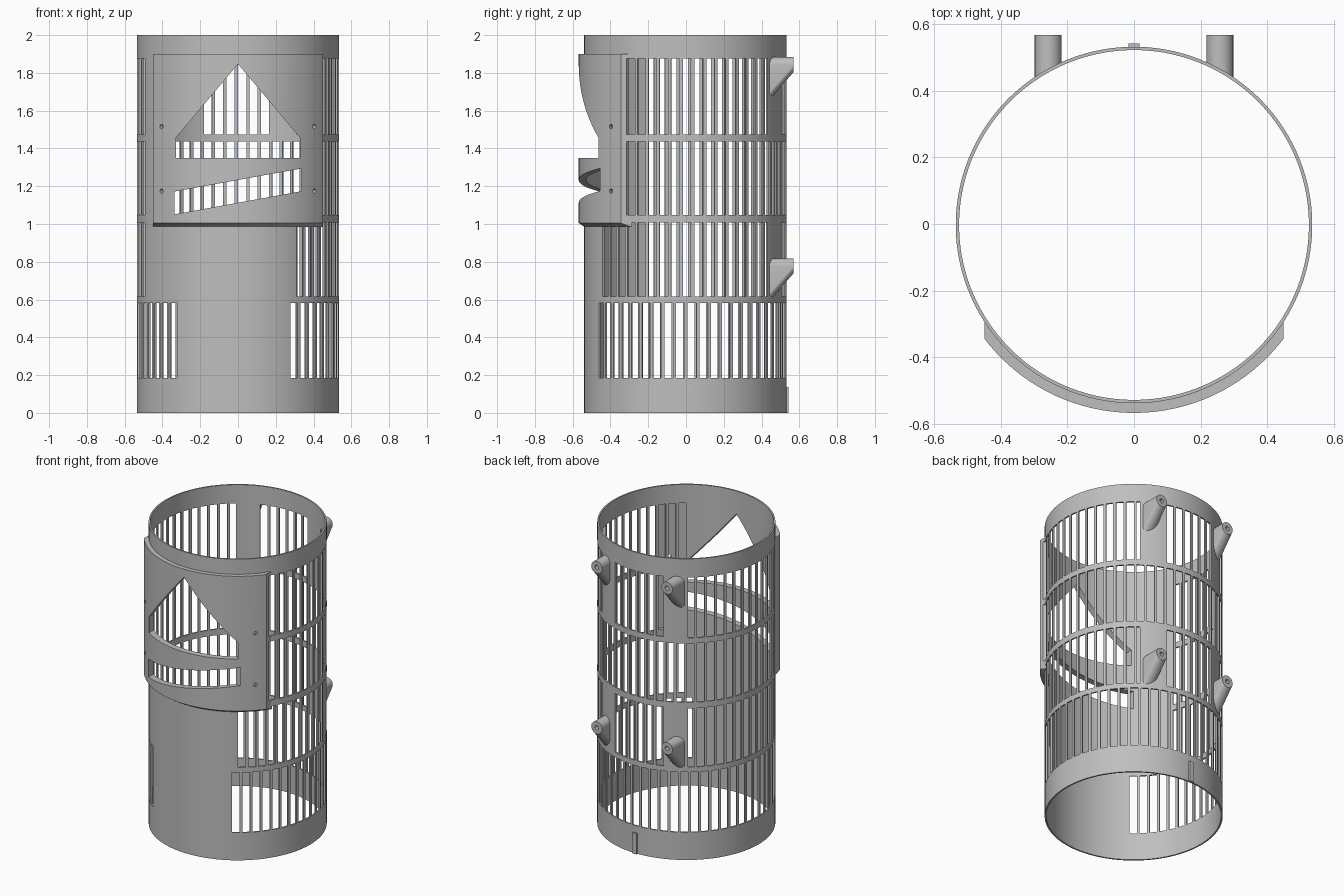
import bpy, bmesh, math
from mathutils import Matrix, Vector

if "Cube" in bpy.data.objects:
    bpy.data.objects.remove(bpy.data.objects["Cube"])

CY = -0.003              # axis of the tube in y
R_OUT, R_IN = 0.536, 0.526
R_PLATE, R_RECESS = 0.565, 0.549
PITCH, BAR = 360 / 54, 1.8

grey = bpy.data.materials.new("plain grey")
grey.use_nodes = True
grey.diffuse_color = (0.52, 0.52, 0.52, 1)
grey.node_tree.nodes["Principled BSDF"].inputs["Base Color"].default_value = (0.52, 0.52, 0.52, 1)


def polar(r, deg, z):
    """Point on the tube; 0 degrees is the front, turning towards +x."""
    a = math.radians(deg)
    return Vector((r * math.sin(a), CY - r * math.cos(a), z))


def add(name, bm):
    bmesh.ops.recalc_face_normals(bm, faces=bm.faces)
    mesh = bpy.data.meshes.new(name)
    bm.to_mesh(mesh)
    bm.free()
    mesh.materials.append(grey)
    ob = bpy.data.objects.new(name, mesh)
    bpy.context.collection.objects.link(ob)
    return ob


def add_hull(name, points):
    bm = bmesh.new()
    for p in points:
        bm.verts.new(p)
    hull = bmesh.ops.convex_hull(bm, input=bm.verts)
    inner = [g for g in hull["geom_interior"] if isinstance(g, bmesh.types.BMVert)]
    bmesh.ops.delete(bm, geom=inner, context='VERTS')
    return add(name, bm)


def select(ob):
    bpy.ops.object.select_all(action='DESELECT')
    ob.select_set(True)
    bpy.context.view_layer.objects.active = ob


def boolean(ob, other, operation='DIFFERENCE'):
    mod = ob.modifiers.new("cut", 'BOOLEAN')
    mod.operation, mod.object, mod.solver = operation, other, 'EXACT'
    select(ob)
    bpy.ops.object.modifier_apply(modifier=mod.name)


def prism(name, outline, y0, y1):
    """Extrude an x-z outline along y."""
    bm = bmesh.new()
    face = bm.faces.new([bm.verts.new((x, y0, z)) for x, z in outline])
    ext = bmesh.ops.extrude_face_region(bm, geom=[face])
    verts = [v for v in ext["geom"] if isinstance(v, bmesh.types.BMVert)]
    bmesh.ops.translate(bm, verts=verts, vec=(0, y1 - y0, 0))
    return add(name, bm)


def rod(name, centre, direction, radius, length, sides=24):
    bm = bmesh.new()
    turn = Vector(direction).to_track_quat('Z', 'Y').to_matrix().to_4x4()
    bmesh.ops.create_cone(bm, cap_ends=True, segments=sides, radius1=radius, radius2=radius,
                          depth=length, matrix=Matrix.Translation(centre) @ turn)
    return add(name, bm)


def box(name, lo, hi):
    return prism(name, [(lo[0], lo[2]), (hi[0], lo[2]), (hi[0], hi[2]), (lo[0], hi[2])], lo[1], hi[1])


# Slotted tube: rows of (bottom, top, first angle, slot count, solid strips)
strips = [(144, 161.8), (200.2, 216)]
rows = [(0.184, 0.583, 31.3, 44, []),
        (0.617, 1.007, 35.2, 39, strips),
        (1.047, 1.438, 35.2, 39, []),
        (1.475, 1.876, 35.2, 39, strips)]


def slots(row):
    """Angle ranges of the openings in a row, trimmed by its solid strips."""
    result = []
    for i in range(row[3]):
        s = row[2] + i * PITCH
        e = s + PITCH - BAR
        for lo, hi in row[4]:
            if s < lo < e:
                e = lo
            elif s < hi < e:
                s = hi
            elif lo <= s and e <= hi:
                break
        else:
            result.append((s, e))
    return result


cuts = {round(a, 3) for row in rows for s in slots(row) for a in s}
for k in range(120):     # extra divisions where the wall is plain
    if all(abs(k * 3 - c) > 1.0 for c in cuts):
        cuts.add(float(k * 3))
angles = sorted(cuts)
heights = sorted({0, 2} | {z for row in rows for z in row[:2]})

bm = bmesh.new()
grid = [[bm.verts.new(polar(R_OUT, a, z)) for z in heights] for a in angles]
for i, a in enumerate(angles):
    j = (i + 1) % len(angles)
    mid_a = (a + (angles[j] if j else angles[0] + 360)) / 2
    for k in range(len(heights) - 1):
        mid_z = (heights[k] + heights[k + 1]) / 2
        is_open = any(row[0] < mid_z < row[1] and any(s < mid_a < e for s, e in slots(row))
                      for row in rows)
        if not is_open:
            bm.faces.new((grid[i][k], grid[j][k], grid[j][k + 1], grid[i][k + 1]))
tube = add("slotted_tube", bm)
wall = tube.modifiers.new("wall", 'SOLIDIFY')
wall.thickness, wall.offset = R_OUT - R_IN, -1
select(tube)
bpy.ops.object.modifier_apply(modifier=wall.name)

# Curved front plate with a bevelled lower edge and flat sides
bm = bmesh.new()
profile = [(0.531, 0.983), (R_PLATE, 1.005), (R_PLATE, 1.9), (0.531, 1.9)]
rings = [[bm.verts.new(polar(r, a, z)) for r, z in profile] for a in range(-62, 63, 2)]
for p, q in zip(rings, rings[1:]):
    for k in range(4):
        bm.faces.new((p[k], q[k], q[(k + 1) % 4], p[(k + 1) % 4]))
bm.faces.new(rings[0])
bm.faces.new(rings[-1])
plate = add("front_plate", bm)
trim = box("plate_trim", (-0.45, -1, 0.5), (0.45, 0, 2.5))
boolean(plate, trim, 'INTERSECT')
helpers = [trim]

# Blind recesses where tube slots run on behind the plate
for row in rows[2:]:
    for s, e in slots(row)[:4]:
        recess = add_hull("recess_cutter", [polar(r, a, z) for r in (0.5, R_RECESS)
                                            for a in (s, e) for z in row[:2]])
        boolean(plate, recess)
        helpers.append(recess)

# Gabled window and slanted window, cut through plate and tube
gable = prism("gable_cutter", [(0, 1.847), (0.328, 1.457), (0.328, 1.35), (-0.328, 1.35), (-0.328, 1.457)], -0.8, -0.2)
slant = prism("slant_cutter", [(-0.337, 1.051), (0.337, 1.174), (0.337, 1.294), (-0.337, 1.172)], -0.8, -0.2)
for cutter in (gable, slant):
    boolean(plate, cutter)
    boolean(tube, cutter)
helpers += [gable, slant]

# Screw holes in the plate
for side in (-1, 1):
    for z in (1.174, 1.516):
        centre = polar(R_PLATE, side * 45.8, z)
        hole = rod("screw_cutter", centre, centre - Vector((0, CY, z)), 0.012, 0.1)
        boolean(plate, hole)
        helpers.append(hole)

# Back stand-offs: round tip flaring down to the wall, with a screw hole
bore = rod("bore_cutter", (0, CY, 1), (0, 0, 1), 0.531, 3, 128)
helpers.append(bore)
standoffs = []
for side, label in ((1, "left"), (-1, "right")):
    for top, level in ((1.883, "upper"), (0.818, "lower")):
        x, z, r = side * 0.258, top - 0.04, 0.0405
        ring = [math.tau * k / 32 for k in range(32)]
        post = add_hull(f"{level}_{label}_standoff",
                        [(x + r * math.cos(a), y, z - drop + r * math.sin(a))
                         for y, drop in ((0.568, 0), (0.42, 0), (0.42, 0.17)) for a in ring])
        boolean(post, bore)
        hole = rod("post_cutter", (x, 0.57, z), (0, 1, 0), 0.014, 0.1)
        boolean(post, hole)
        helpers.append(hole)
        standoffs.append(post)

# Small locating tab at the back of the base
box("base_tab", (-0.017, 0.528, 0), (0.017, 0.543, 0.137))

for ob in [tube, plate] + standoffs:
    select(ob)
    bpy.ops.object.shade_smooth_by_angle(angle=math.radians(25))
for ob in helpers:
    bpy.data.objects.remove(ob)
